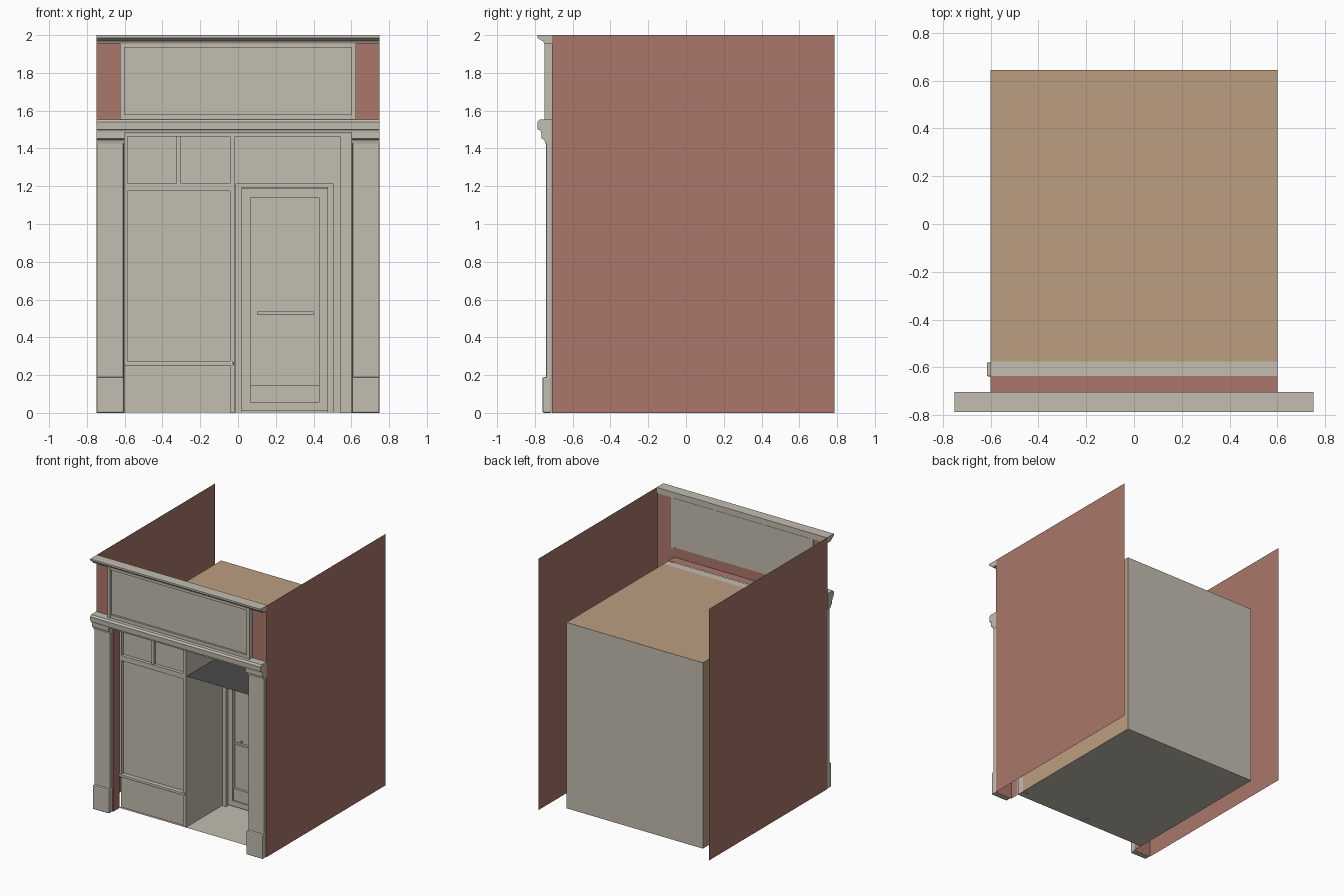
import bpy, bmesh, math

if "Cube" in bpy.data.objects:
    bpy.data.objects.remove(bpy.data.objects["Cube"])


def material(name, rgb):
    m = bpy.data.materials.new(name)
    lin = [((c / 255 + 0.055) / 1.055) ** 2.4 for c in rgb]
    m.diffuse_color = (*lin, 1)
    m.use_nodes = True
    m.node_tree.nodes["Principled BSDF"].inputs["Base Color"].default_value = m.diffuse_color
    return m


STONE = material("painted_stone", (195, 189, 176))
BRICK = material("brick_red", (170, 119, 106))
TAN = material("tan_lining", (187, 159, 128))
DARK = material("dark_ceiling", (74, 74, 74))


def finish(name, bm, mat, bevel=0):
    bmesh.ops.recalc_face_normals(bm, faces=bm.faces)
    me = bpy.data.meshes.new(name)
    bm.to_mesh(me)
    bm.free()
    me.materials.append(mat)
    ob = bpy.data.objects.new(name, me)
    bpy.context.collection.objects.link(ob)
    if bevel:
        b = ob.modifiers.new("bevel", 'BEVEL')
        b.width = bevel
        b.segments = 2
    return ob


def box(name, x, y, z, mat=STONE, bevel=0):
    bm = bmesh.new()
    bmesh.ops.create_cube(bm, size=1)
    for v in bm.verts:
        v.co = [(r[0] + r[1]) / 2 + c * (r[1] - r[0]) for r, c in zip((x, y, z), v.co)]
    return finish(name, bm, mat, bevel)


def sheet(name, corners, mat):
    bm = bmesh.new()
    bm.faces.new([bm.verts.new(c) for c in corners])
    return finish(name, bm, mat)


def front_sheet(name, x, z, y, mat):
    return sheet(name, [(x[0], y, z[0]), (x[1], y, z[0]), (x[1], y, z[1]), (x[0], y, z[1])], mat)


def side_sheet(name, x, y, z, mat):
    return sheet(name, [(x, y[0], z[0]), (x, y[1], z[0]), (x, y[1], z[1]), (x, y[0], z[1])], mat)


def flat_sheet(name, x, y, z, mat):
    return sheet(name, [(x[0], y[0], z), (x[1], y[0], z), (x[1], y[1], z), (x[0], y[1], z)], mat)


def moulding(name, x, profile, mat=STONE):
    """Extrude a (y, z) profile along x."""
    bm = bmesh.new()
    face = bm.faces.new([bm.verts.new((x[0], y, z)) for y, z in profile])
    out = bmesh.ops.extrude_face_region(bm, geom=[face])
    for v in out["geom"]:
        if isinstance(v, bmesh.types.BMVert):
            v.co.x = x[1]
    return finish(name, bm, mat)


def span(s, a, b):
    return tuple(sorted((s * a, s * b)))


# Brick shell: side walls, front strips, reveals
for s, n in ((-1, "left"), (1, "right")):
    side_sheet(f"{n}_brick_wall", s * 0.75, (-0.71, 0.785), (0, 2), BRICK)
    front_sheet(f"{n}_brick_pier", span(s, 0.6, 0.75), (0, 2), -0.71, BRICK)
    side_sheet(f"{n}_brick_reveal", s * 0.6, (-0.71, -0.635), (0, 1.482), BRICK)
    # Pilaster with plinth and stepped capital
    box(f"{n}_pilaster", span(s, 0.607, 0.748), (-0.74, -0.711), (0.18, 1.43), bevel=0.004)
    box(f"{n}_plinth", span(s, 0.604, 0.75), (-0.76, -0.711), (0, 0.19), bevel=0.008)
    moulding(f"{n}_capital", span(s, 0.602, 0.75),
             [(-0.711, 1.425), (-0.745, 1.425), (-0.75, 1.445), (-0.765, 1.452),
              (-0.765, 1.49), (-0.711, 1.49)])
    # Upright of the sign frame
    box(f"{n}_sign_upright", span(s, 0.6, 0.625), (-0.75, -0.705), (1.55, 1.96))
front_sheet("brick_lintel", (-0.6, 0.6), (1.482, 1.57), -0.71, BRICK)
front_sheet("brick_parapet", (-0.6, 0.6), (1.935, 2), -0.71, BRICK)
flat_sheet("brick_soffit", (-0.6, 0.6), (-0.71, -0.635), 1.482, BRICK)

# Sign panel and rails
box("sign_panel", (-0.6, 0.6), (-0.73, -0.708), (1.56, 1.95))
box("sign_bottom_rail", (-0.6, 0.6), (-0.745, -0.711), (1.55, 1.58))
box("sign_top_rail", (-0.6, 0.6), (-0.745, -0.711), (1.935, 1.96))

# Cornices
moulding("lower_cornice", (-0.75, 0.75),
         [(-0.711, 1.482), (-0.768, 1.482), (-0.77, 1.497), (-0.785, 1.5),
          (-0.787, 1.54), (-0.775, 1.553), (-0.711, 1.553)])
moulding("top_cornice", (-0.75, 0.75),
         [(-0.702, 1.955), (-0.75, 1.955), (-0.757, 1.968), (-0.775, 1.977),
          (-0.787, 1.986), (-0.787, 2.0), (-0.702, 2.0)])

# Interior box: tan sides and top, pale back and floor
for s, n in ((-1, "left"), (1, "right")):
    side_sheet(f"{n}_room_wall", s * 0.6, (-0.575, 0.645), (0.002, 1.48), TAN)
flat_sheet("room_roof", (-0.6, 0.6), (-0.575, 0.645), 1.48, TAN)
front_sheet("room_back", (-0.6, 0.6), (0.002, 1.48), 0.645, STONE)
flat_sheet("room_floor", (-0.6, 0.6), (-0.635, 0.645), 0.002, STONE)

# Shopfront frame
FY = (-0.63, -0.575)
box("shop_header", (-0.6, 0.6), (-0.635, -0.575), (1.462, 1.48))
box("window_left_post", (-0.6, -0.585), FY, (0.25, 1.462))
box("window_right_post", (-0.043, -0.015), FY, (0, 1.462))
box("window_rail", (-0.585, -0.043), FY, (1.175, 1.215))
box("transom_mullion", (-0.325, -0.303), (-0.625, -0.6), (1.215, 1.462))
front_sheet("window_pane", (-0.585, -0.043), (0.26, 1.462), -0.603, STONE)
box("stall_riser", (-0.6, -0.043), (-0.615, -0.575), (0.002, 0.25))
box("window_sill", (-0.615, -0.025), (-0.637, -0.58), (0.25, 0.272), bevel=0.004)
box("recess_right_post", (0.54, 0.6), FY, (0, 1.462))

# Entrance recess
DY = -0.13
side_sheet("recess_left_wall", -0.015, (-0.6, DY), (0.002, 1.462), STONE)
side_sheet("recess_right_wall", 0.54, (-0.6, DY), (0.002, 1.462), STONE)
flat_sheet("recess_ceiling", (-0.015, 0.54), (-0.625, DY), 1.2, DARK)
front_sheet("recess_back", (-0.015, 0.54), (0.002, 1.462), DY, STONE)

# Door casing and door
box("door_left_jamb", (-0.012, 0.02), (DY - 0.05, DY), (0.002, 1.215))
box("door_right_jamb", (0.475, 0.505), (DY - 0.05, DY), (0.002, 1.215))
box("door_head", (0.02, 0.475), (DY - 0.05, DY), (1.193, 1.215))
for n, x in (("left", (0.022, 0.065)), ("right", (0.43, 0.473))):
    box(f"door_{n}_stile", x, (DY - 0.03, DY), (0.012, 1.19))
for n, z in (("top", (1.14, 1.19)), ("kick", (0.055, 0.148)), ("bottom", (0.012, 0.055))):
    d = 0.02 if n == "kick" else 0.03
    box(f"door_{n}_rail", (0.065, 0.43), (DY - d, DY), z)
box("door_push_bar", (0.1, 0.4), (DY - 0.055, DY - 0.035), (0.52, 0.538), bevel=0.004)
for i, x in enumerate((0.12, 0.37)):
    box(f"push_bar_bracket_{i}", (x, x + 0.012), (DY - 0.04, DY), (0.524, 0.534))
